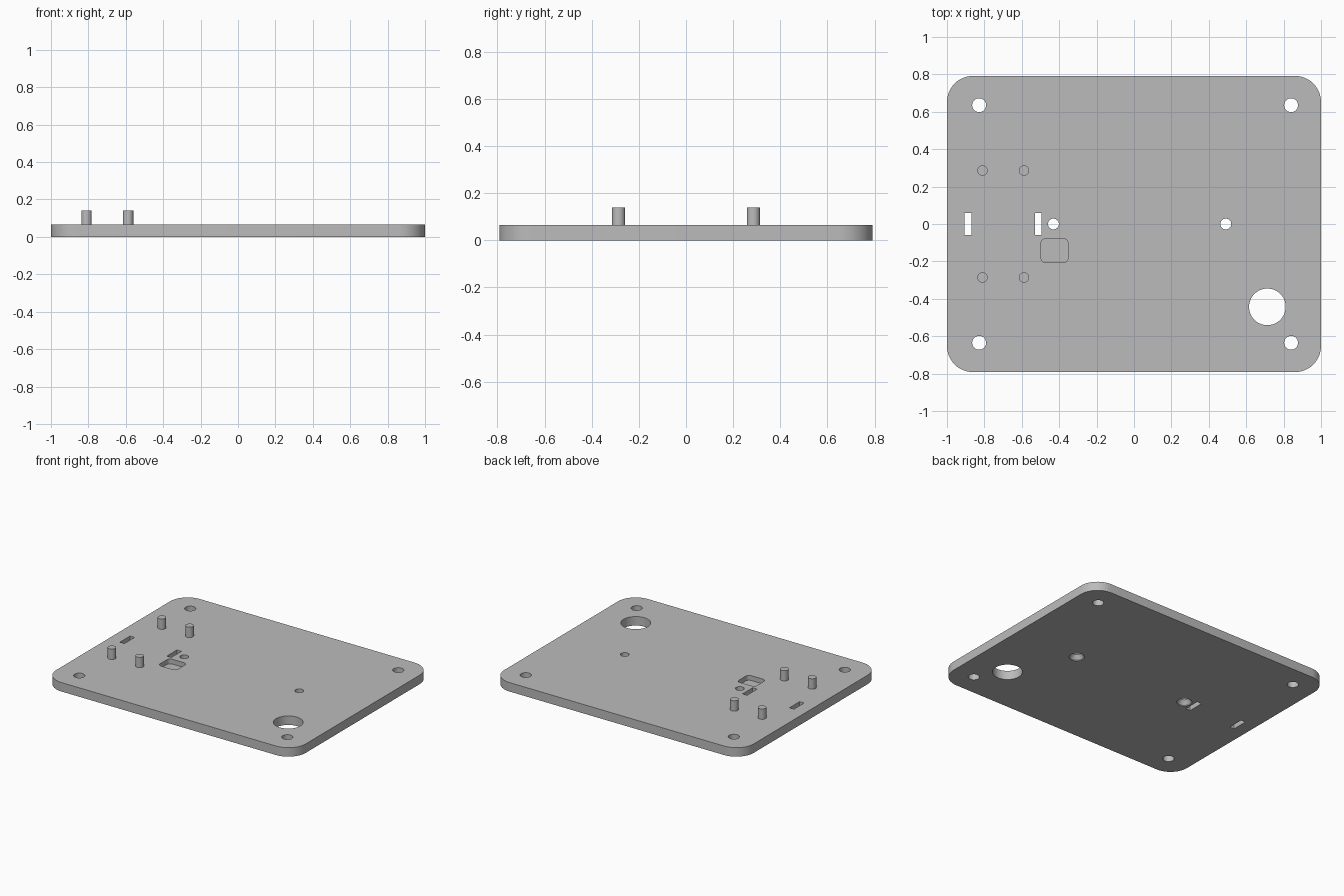
import bpy, bmesh, math

if "Cube" in bpy.data.objects:
    bpy.data.objects.remove(bpy.data.objects["Cube"])

THICK = 0.065
PEG_TOP = 0.14

grey = bpy.data.materials.new("plain grey")
grey.use_nodes = True
COLOR = (0.5, 0.5, 0.5, 1)
grey.diffuse_color = COLOR
grey.node_tree.nodes["Principled BSDF"].inputs["Base Color"].default_value = COLOR


def outline(x, y, hx, hy, r, steps=12):
    """Rounded rectangle; a circle when hx = hy = r."""
    pts = []
    for q, (sx, sy) in enumerate([(1, 1), (-1, 1), (-1, -1), (1, -1)]):
        count = steps if r > 0 else 0
        for i in range(count + 1):
            if hx == r and i == count and count:
                continue  # circle quarters share their end points
            a = math.pi / 2 * (q + (i / count if count else 0))
            pts.append((x + sx * (hx - r) + r * math.cos(a),
                        y + sy * (hy - r) + r * math.sin(a)))
    return pts


def loft(bm, sections):
    """Closed solid through a stack of (outline, height) sections."""
    rings = [[bm.verts.new((px, py, z)) for px, py in pts] for pts, z in sections]
    bm.faces.new(rings[0][::-1])
    bm.faces.new(rings[-1])
    for low, high in zip(rings, rings[1:]):
        n = len(low)
        for i in range(n):
            j = (i + 1) % n
            bm.faces.new((low[i], low[j], high[j], high[i]))


def circle(x, y, r):
    return outline(x, y, r, r, r)


def make(name, bm):
    mesh = bpy.data.meshes.new(name)
    bm.to_mesh(mesh)
    bm.free()
    mesh.materials.append(grey)
    obj = bpy.data.objects.new(name, mesh)
    bpy.context.collection.objects.link(obj)
    return obj


def smooth(obj):
    bpy.ops.object.select_all(action="DESELECT")
    obj.select_set(True)
    bpy.context.view_layer.objects.active = obj
    bpy.ops.object.shade_smooth_by_angle(angle=math.radians(30))


# Base plate with rounded corners
bm = bmesh.new()
shape = outline(0, 0, 1, 0.792, 0.14)
loft(bm, [(shape, 0), (shape, THICK)])
plate = make("base_plate", bm)

# Openings, gathered in one cutter
cut = bmesh.new()
LOW, HIGH = -0.02, THICK + 0.02


def through(pts):
    loft(cut, [(pts, LOW), (pts, HIGH)])


for x in (-0.828, 0.84):            # corner mounting holes
    for y in (-0.635, 0.635):
        through(circle(x, y, 0.037))
through(circle(0.713, -0.443, 0.098))  # large cable hole
for x in (-0.888, -0.512):          # strap slots
    through(outline(x, 0, 0.018, 0.058, 0))
for x in (-0.431, 0.491):           # screw holes countersunk from below
    wide, narrow = circle(x, 0, 0.05), circle(x, 0, 0.029)
    loft(cut, [(wide, LOW), (wide, 0.005), (narrow, 0.035), (narrow, HIGH)])
pocket = outline(-0.425, -0.142, 0.072, 0.064, 0.025)
loft(cut, [(pocket, 0.03), (pocket, HIGH)])  # blind pocket
cutter = make("opening_cutter", cut)
cutter.hide_render = True

mod = plate.modifiers.new("openings", "BOOLEAN")
mod.operation = "DIFFERENCE"
mod.solver = "EXACT"
mod.object = cutter
bpy.ops.object.select_all(action="DESELECT")
plate.select_set(True)
bpy.context.view_layer.objects.active = plate
bpy.ops.object.modifier_apply(modifier=mod.name)
bpy.data.objects.remove(cutter)
smooth(plate)

# Four locating pegs
for side_x, x in (("outer", -0.81), ("inner", -0.588)):
    for side_y, y in (("front", -0.286), ("back", 0.286)):
        bm = bmesh.new()
        ring = circle(x, y, 0.028)
        loft(bm, [(ring, THICK - 0.01), (ring, PEG_TOP)])
        smooth(make(f"{side_x}_{side_y}_peg", bm))
